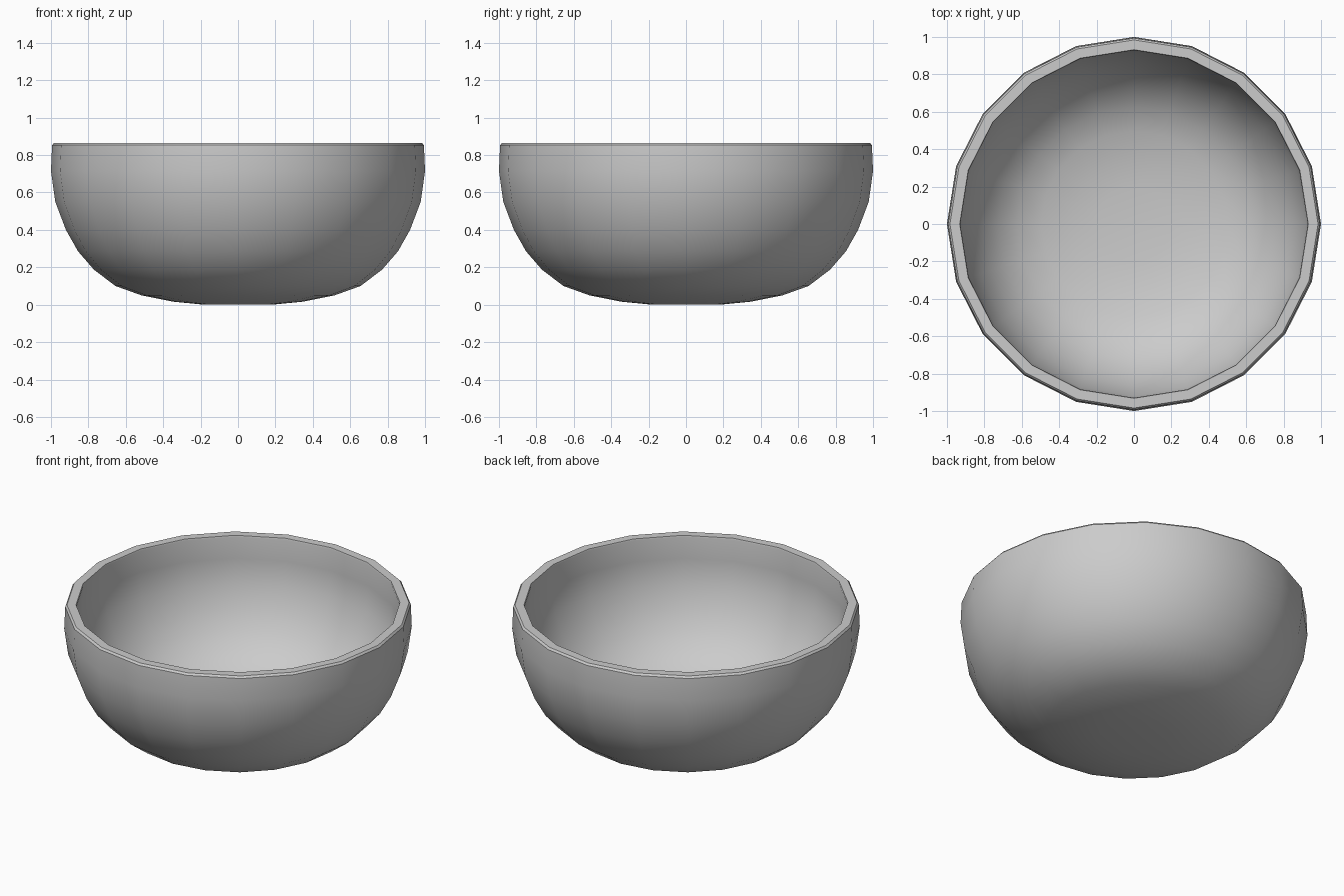
import bpy, bmesh, math

if "Cube" in bpy.data.objects:
    bpy.data.objects.remove(bpy.data.objects["Cube"])

SIDES = 20

# Outer wall from base to rim, then inner wall back down (radius, height)
profile = [
    (0.20, 0.002), (0.345, 0.016), (0.516, 0.05), (0.655, 0.10), (0.77, 0.187),
    (0.855, 0.285), (0.92, 0.40), (0.977, 0.55), (1.0, 0.715), (0.994, 0.853),
    (0.984, 0.865), (0.932, 0.865), (0.929, 0.855),
    (0.939, 0.715), (0.918, 0.565), (0.866, 0.428), (0.805, 0.32),
    (0.727, 0.232), (0.625, 0.155), (0.497, 0.108), (0.335, 0.076), (0.20, 0.062),
]

bm = bmesh.new()
rings = [[bm.verts.new((r * math.cos(2 * math.pi * i / SIDES),
                        r * math.sin(2 * math.pi * i / SIDES), z))
          for i in range(SIDES)] for r, z in profile]

# Walls
for a, b in zip(rings, rings[1:]):
    for i in range(SIDES):
        j = (i + 1) % SIDES
        bm.faces.new((a[i], a[j], b[j], b[i]))

# Underside and inner floor
for ring, z in ((rings[0], 0.0), (rings[-1], 0.06)):
    pole = bm.verts.new((0, 0, z))
    for i in range(SIDES):
        bm.faces.new((ring[i], ring[(i + 1) % SIDES], pole))
bmesh.ops.recalc_face_normals(bm, faces=bm.faces)

mesh = bpy.data.meshes.new("bowl")
bm.to_mesh(mesh)
bm.free()
bowl = bpy.data.objects.new("bowl", mesh)
bpy.context.collection.objects.link(bowl)
bpy.context.view_layer.objects.active = bowl
bowl.select_set(True)
bpy.ops.object.shade_smooth_by_angle(angle=math.radians(30))
